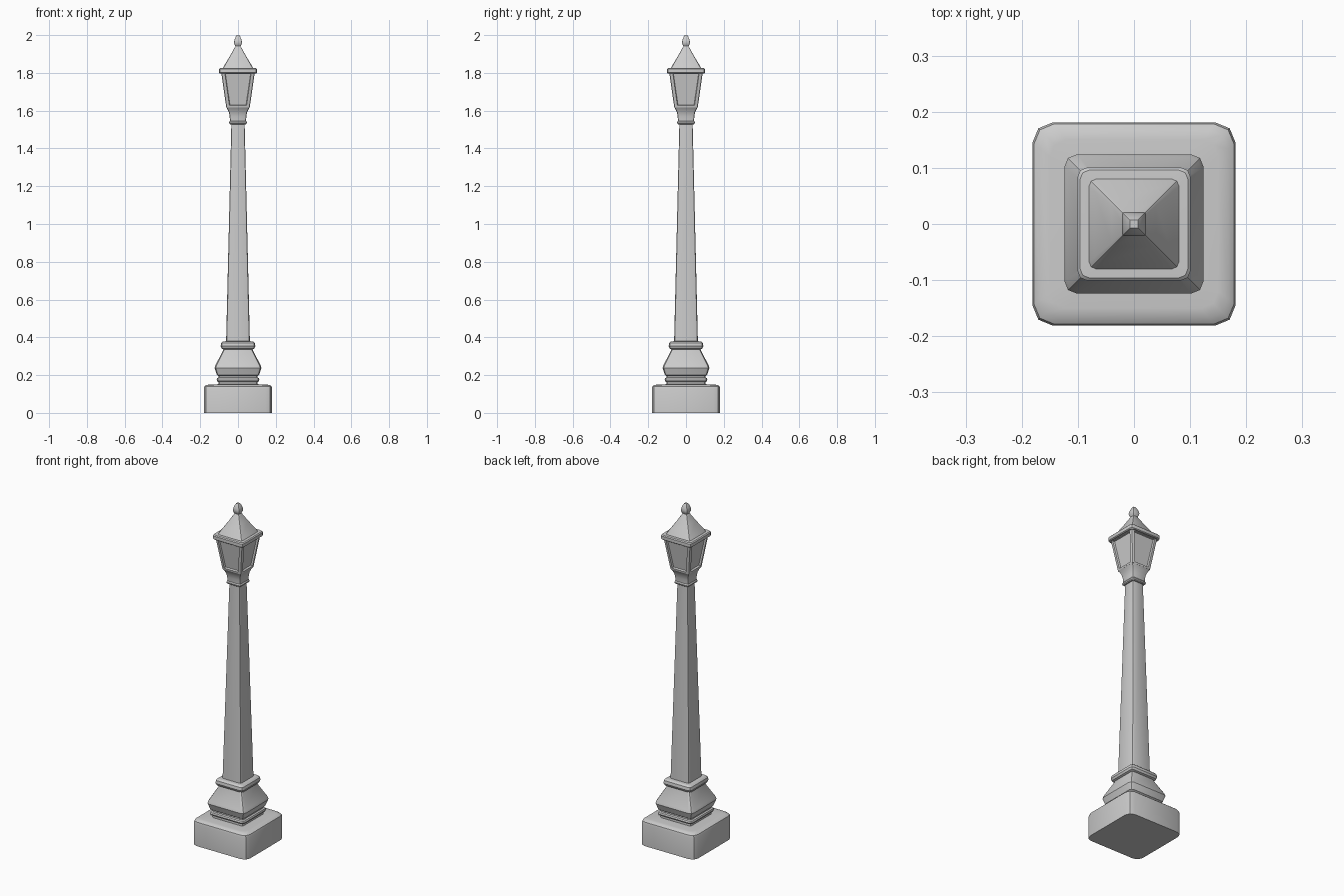
import bpy, bmesh, math


def ring_points(half, radius, segs):
    """Rounded square outline, counter-clockwise."""
    pts = []
    c = half - radius
    for q in range(4):
        cx, cy = [(c, c), (-c, c), (-c, -c), (c, -c)][q]
        for i in range(segs + 1):
            a = math.pi / 2 * (q + i / segs)
            pts.append((cx + radius * math.cos(a), cy + radius * math.sin(a)))
    return pts


def loft(name, profile, segs=2, panels=False):
    """Stack rounded squares given as (half width, z, corner radius)."""
    bm = bmesh.new()
    rings = [[bm.verts.new((x, y, z)) for x, y in ring_points(h, r, segs)]
             for h, z, r in profile]
    n = len(rings[0])
    for a, b in zip(rings, rings[1:]):
        for i in range(n):
            j = (i + 1) % n
            bm.faces.new((a[i], a[j], b[j], b[i]))
    bm.faces.new(rings[0][::-1])
    bm.faces.new(rings[-1])
    bm.normal_update()
    if panels:
        # frame each of the four flat sides, then sink the pane
        sides = sorted(bm.faces, key=lambda f: abs(f.normal.z) > 0.5)
        sides = sorted((f for f in sides if abs(f.normal.z) < 0.5),
                       key=lambda f: -f.calc_area())[:4]
        bmesh.ops.inset_individual(bm, faces=sides, thickness=0.013, depth=0)
        bmesh.ops.inset_individual(bm, faces=sides, thickness=0.004, depth=-0.010)
    me = bpy.data.meshes.new(name)
    bm.to_mesh(me)
    bm.free()
    ob = bpy.data.objects.new(name, me)
    bpy.context.collection.objects.link(ob)
    bpy.ops.object.select_all(action='DESELECT')
    ob.select_set(True)
    bpy.context.view_layer.objects.active = ob
    bpy.ops.object.shade_smooth_by_angle(angle=math.radians(30))
    return ob


# Stone base block with softened top edge
loft("base_block", [(0.181, 0, 0.036), (0.181, 0.128, 0.036), (0.178, 0.14, 0.035),
                    (0.168, 0.148, 0.034), (0.15, 0.15, 0.03), (0.10, 0.152, 0.02)])

# Stepped collar and flared foot
loft("foot", [(0.102, 0.148, 0.014), (0.102, 0.163, 0.014), (0.110, 0.167, 0.016),
              (0.113, 0.175, 0.017), (0.110, 0.184, 0.016), (0.102, 0.188, 0.014),
              (0.102, 0.195, 0.014), (0.112, 0.201, 0.018), (0.124, 0.237, 0.022),
              (0.120, 0.252, 0.022), (0.077, 0.334, 0.014), (0.077, 0.345, 0.014)])

# Rounded moulding between foot and shaft
loft("shaft_moulding", [(0.077, 0.336, 0.014), (0.087, 0.341, 0.016), (0.092, 0.353, 0.018),
                        (0.089, 0.370, 0.016), (0.080, 0.378, 0.014), (0.06, 0.380, 0.012)])

# Tapered shaft
loft("shaft", [(0.063, 0.375, 0.012), (0.035, 1.535, 0.007)])

# Flared neck under the lantern
loft("lantern_neck", [(0.041, 1.528, 0.008), (0.046, 1.532, 0.009), (0.047, 1.539, 0.009),
                      (0.043, 1.546, 0.008), (0.044, 1.570, 0.008), (0.048, 1.590, 0.009),
                      (0.056, 1.608, 0.010), (0.062, 1.618, 0.011)])

# Lantern housing with recessed panes
loft("lantern", [(0.062, 1.617, 0.008), (0.089, 1.803, 0.010)], panels=True)

# Eave slab
loft("eave", [(0.096, 1.797, 0.016), (0.101, 1.801, 0.018), (0.101, 1.820, 0.018),
              (0.096, 1.825, 0.016), (0.078, 1.826, 0.012)])

# Pyramid roof, slightly concave
loft("roof", [(0.082, 1.823, 0.014), (0.070, 1.844, 0.011), (0.040, 1.894, 0.006),
              (0.013, 1.943, 0.002)])

# Square finial bud
loft("finial", [(0.012, 1.938, 0.002), (0.019, 1.951, 0.003), (0.021, 1.963, 0.003),
                (0.018, 1.977, 0.003), (0.012, 1.992, 0.002), (0.007, 2.0, 0.001)])
